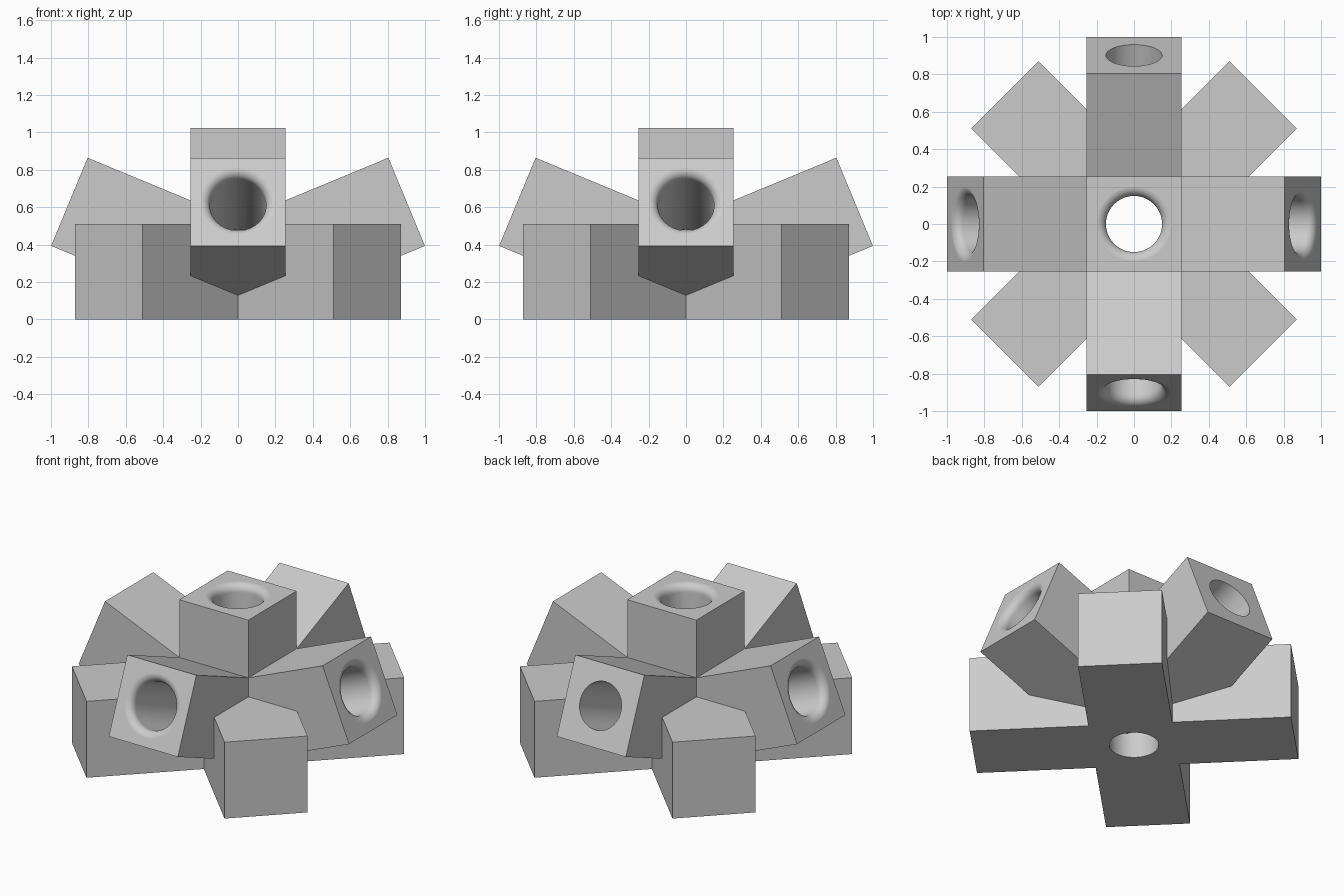
import bpy, bmesh
from math import sin, cos, tan, pi, radians
from mathutils import Vector, Matrix

W = 0.255            # half width of every arm
REACH = 0.976        # centre to arm end
TILT = radians(22.5)
TOP = 1.022
BORE, FLARE = 0.15, 0.05
CENTRE = Vector((0, 0, W))

cube = bpy.data.objects.get("Cube")
if cube:
    bpy.data.objects.remove(cube, do_unlink=True)

grey = bpy.data.materials.new("light_grey")
grey.use_nodes = True
grey.diffuse_color = (0.6, 0.6, 0.6, 1)
grey.node_tree.nodes["Principled BSDF"].inputs["Base Color"].default_value = (0.6, 0.6, 0.6, 1)


def finish(name, bm):
    bmesh.ops.recalc_face_normals(bm, faces=bm.faces)
    mesh = bpy.data.meshes.new(name)
    bm.to_mesh(mesh)
    bm.free()
    mesh.materials.append(grey)
    obj = bpy.data.objects.new(name, mesh)
    bpy.context.collection.objects.link(obj)
    return obj


def prism(name, outline, start, end, place):
    """Extrude a 2D outline; place(a, b, depth) gives the 3D point."""
    bm = bmesh.new()
    near = [bm.verts.new(place(a, b, start)) for a, b in outline]
    far = [bm.verts.new(place(a, b, end)) for a, b in outline]
    bm.faces.new(near)
    bm.faces.new(far)
    for i in range(len(near)):
        j = (i + 1) % len(near)
        bm.faces.new((near[i], near[j], far[j], far[i]))
    return finish(name, bm)


def mouth(length):
    """Rounded bore mouth, running outward, as (radius, height)."""
    arc = [(BORE + FLARE * (1 - cos(t)), length - FLARE * (1 - sin(t)))
           for t in [i * pi / 16 for i in range(9)]]
    arc[-1] = (BORE + FLARE, length + 0.0005)
    return arc + [(BORE + FLARE, length + 0.06), (0, length + 0.06)]


def lathe(name, profile, direction, origin):
    bm = bmesh.new()
    verts = [bm.verts.new((r, 0, h)) for r, h in profile]
    edges = [bm.edges.new(pair) for pair in zip(verts, verts[1:])]
    bmesh.ops.spin(bm, geom=verts + edges, cent=(0, 0, 0), axis=(0, 0, 1),
                   angle=2 * pi, steps=48)
    bmesh.ops.remove_doubles(bm, verts=bm.verts, dist=1e-5)
    turn = Vector(direction).to_track_quat('Z', 'Y').to_matrix().to_4x4()
    bm.transform(Matrix.Translation(origin) @ turn)
    obj = finish(name, bm)
    obj.hide_render = True
    return obj


def combine(base, other, operation):
    mod = base.modifiers.new("combine", 'BOOLEAN')
    mod.operation, mod.solver, mod.object = operation, 'EXACT', other
    bpy.context.view_layer.objects.active = base
    bpy.ops.object.modifier_apply(modifier=mod.name)
    bpy.data.objects.remove(other, do_unlink=True)


# Flat diagonal cross
cross = []
for k in range(4):
    d = Vector((cos(pi / 4 + k * pi / 2), sin(pi / 4 + k * pi / 2)))
    n = Vector((-d.y, d.x))
    cross += [d * REACH - n * W, d * REACH + n * W, d * W + n * W]
hub = prism("connector_hub", cross, 0, 2 * W, lambda a, b, z: (a, b, z))

# Upright column with two raised arms, as one silhouette
axis = Vector((cos(TILT), sin(TILT)))
side = Vector((-axis.y, axis.x)) * W
tip = Vector((0, W)) + axis * REACH
rise = W / cos(TILT)
half = [(0.2, W - rise + 0.2 * tan(TILT)), tuple(tip - side), tuple(tip + side),
        (W, W + rise + W * tan(TILT)), (W, TOP)]
fan = half + [(-x, z) for x, z in reversed(half)]
combine(hub, prism("side_arms", fan, -W, W, lambda a, b, y: (a, y, b)), 'UNION')
combine(hub, prism("front_back_arms", fan, -W, W, lambda a, b, x: (x, a, b)), 'UNION')

# Bores: upright one, two diagonal ones, four raised ones (the back one is plain)
bores = [lathe("upright_bore", [(0, -0.06), (BORE, -0.06)] + mouth(TOP),
               (0, 0, 1), (0, 0, 0))]
double = [(r, -h) for r, h in reversed(mouth(REACH))] + mouth(REACH)
for x in (1, -1):
    bores.append(lathe("diagonal_bore", double, (x, 1, 0), CENTRE))
for x, y in ((1, 0), (-1, 0), (0, -1), (0, 1)):
    end = [(BORE, REACH + 0.06), (0, REACH + 0.06)] if y == 1 else mouth(REACH)
    bores.append(lathe("raised_bore", [(0, 0.03), (BORE, 0.03)] + end,
                       (x * cos(TILT), y * cos(TILT), sin(TILT)), CENTRE))
for bore in bores:
    combine(hub, bore, 'DIFFERENCE')

# Smooth bores, flat outer faces
bpy.ops.object.select_all(action='DESELECT')
hub.select_set(True)
bpy.context.view_layer.objects.active = hub
bpy.ops.object.shade_smooth_by_angle(angle=radians(30))
for face in hub.data.polygons:
    if face.area > 0.03:
        face.use_smooth = False
